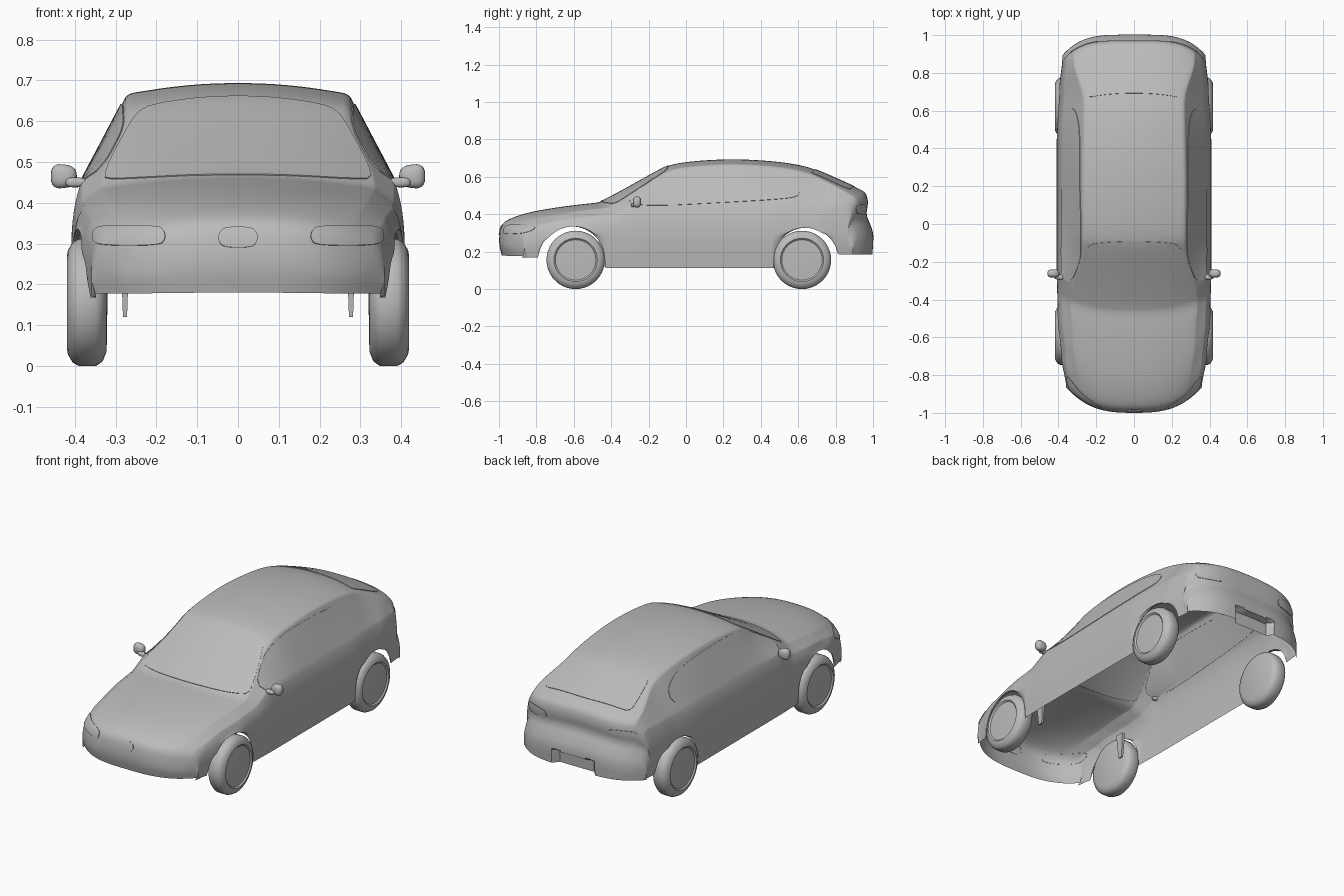
import bpy, bmesh, math
from mathutils import Vector
from mathutils.bvhtree import BVHTree

if "Cube" in bpy.data.objects:
    bpy.data.objects.remove(bpy.data.objects["Cube"])

grey = bpy.data.materials.new("body_grey")
grey.use_nodes = True
grey.diffuse_color = (0.5, 0.5, 0.5, 1)
grey.node_tree.nodes["Principled BSDF"].inputs["Base Color"].default_value = (0.5, 0.5, 0.5, 1)


def finish(name, bm, angle=35):
    mesh = bpy.data.meshes.new(name)
    bm.to_mesh(mesh)
    bm.free()
    obj = bpy.data.objects.new(name, mesh)
    bpy.context.collection.objects.link(obj)
    mesh.materials.append(grey)
    bpy.ops.object.select_all(action="DESELECT")
    obj.select_set(True)
    bpy.context.view_layer.objects.active = obj
    bpy.ops.object.shade_smooth_by_angle(angle=math.radians(angle))
    return obj


def soften(pts, rounds, closed=False):
    """Corner cutting: turns a few control points into a smooth curve."""
    for _ in range(rounds):
        out = [] if closed else [pts[0]]
        for i in range(len(pts) - (not closed)):
            a, b = pts[i], pts[(i + 1) % len(pts)]
            out += [a.lerp(b, 0.25), a.lerp(b, 0.75)]
        pts = out if closed else out + [pts[-1]]
    return pts


def resample(pts, count):
    total = sum((b - a).length for a, b in zip(pts, pts[1:]))
    out, walked, i = [], 0, 0
    for k in range(count):
        goal = total * k / (count - 1)
        while i < len(pts) - 2 and walked + (pts[i + 1] - pts[i]).length < goal:
            walked += (pts[i + 1] - pts[i]).length
            i += 1
        seg = (pts[i + 1] - pts[i]).length
        out.append(pts[i].lerp(pts[i + 1], min(1, (goal - walked) / seg)))
    return out


def table(rows, y):
    for (a, va), (b, vb) in zip(rows, rows[1:]):
        if y <= b:
            f = max(0, (y - a) / (b - a))
            f = f * f * (3 - 2 * f)
            return va + (vb - va) * f
    return rows[-1][1]


# Body: centre line from front bumper over the roof to the rear bumper
CENTRE = [(-.985, .18), (-1, .24), (-.998, .3), (-.985, .35), (-.94, .38), (-.84, .412),
          (-.7, .437), (-.55, .456), (-.47, .463), (-.43, .48), (-.3, .55), (-.14, .64),
          (-.08, .668), (.05, .687), (.25, .697), (.45, .687), (.6, .667), (.69, .642),
          (.8, .594), (.92, .54), (.965, .515), (.975, .46), (.962, .4), (.985, .35),
          (1.005, .29), (.998, .185)]
WIDTH = [(-1, .36), (-.85, .385), (-.6, .405), (-.3, .41), (.5, .41), (.8, .397), (1, .38)]
ROOF = [(-1, .28), (-.7, .32), (-.46, .335), (-.1, .27), (.2, .272), (.65, .265), (.93, .32), (1, .32)]
ARCHES = [(-.6, .175), (.632, .168)]


def bow(x, y):
    """Rounds the nose and tail in plan."""
    f = abs(x) / .38
    return y + .16 * f ** 3 * max(0, -y) - .11 * f ** 4 * max(0, (y - .2) / .8)


def lower_edge(y):
    for cy, r in ARCHES:
        if abs(y - cy) < r:
            return .16 + math.sqrt(r * r - (y - cy) ** 2)
    return .168 if y < -.6 else (.112 if y < .6 else .185)


def section(y, top):
    w, r = table(WIDTH, y), table(ROOF, y)
    low = min(lower_edge(bow(w, y)), top)
    rise = max(0, top - .17)
    mid, belt = min(.3, .17 + .45 * rise), min(.45, .17 + .78 * rise)
    edge = top - min(.028, .3 * rise)
    shoulder = Vector((w - .024, belt))
    rim = Vector((r, edge))
    half = [Vector((w - .013, low)), Vector((w - .003, (low + mid) / 2)), Vector((w, mid)),
            Vector((w - .007, (mid + belt) / 2 + .01 * (rise > .1))), shoulder,
            shoulder.lerp(rim, .15), shoulder.lerp(rim, .9), rim]
    half += [Vector((r * f, edge + (top - edge) * (1 - f * f))) for f in (.88, .55, .2)]
    for p in half:
        p.y = max(p.y, low)
    return soften(half + [Vector((-p.x, p.y)) for p in reversed(half)], 2)


bm = bmesh.new()
stations = resample(soften([Vector(p) for p in CENTRE], 3), 260)
rows = []
for s in stations:
    row = []
    for p in section(s.x, s.y):
        y = bow(p.x, s.x)
        if y > .9 and abs(p.x) < .125 and p.y < .26:   # number plate recess
            y -= .035
        row.append(bm.verts.new((p.x, y, p.y)))
    rows.append(row)
for a, b in zip(rows, rows[1:]):
    for i in range(len(a) - 1):
        bm.faces.new((a[i], a[i + 1], b[i + 1], b[i]))
bmesh.ops.remove_doubles(bm, verts=bm.verts, dist=.0004)
bmesh.ops.recalc_face_normals(bm, faces=bm.faces)
if max(bm.faces, key=lambda f: f.calc_center_median().z).normal.z < 0:
    bmesh.ops.reverse_faces(bm, faces=bm.faces)
surface = BVHTree.FromBMesh(bm)
finish("body_shell", bm)


def panel(name, outline, origin, direction, lift=.004):
    """Thin plate laid on the body; origin maps outline points to ray starts."""
    pts = soften([Vector(p) for p in outline], 2, True)
    pts = resample(pts + [pts[0]], 65)[:-1]
    mid = sum(pts, Vector((0, 0))) / len(pts)
    direction = Vector(direction)
    bm = bmesh.new()

    def lay(p, height):
        hit, normal, _, _ = surface.ray_cast(origin(p), direction)
        if normal.dot(direction) > 0:
            normal = -normal
        return bm.verts.new(hit + normal * height)

    rings = [[lay(p, -.002) for p in pts]]
    for k in range(9):
        rings.append([lay(mid.lerp(p, 1 - k / 9), lift) for p in pts])
    for a, b in zip(rings, rings[1:]):
        for i in range(len(a)):
            j = (i + 1) % len(a)
            bm.faces.new((a[i], a[j], b[j], b[i]))
    bm.faces.new(rings[-1])
    bmesh.ops.recalc_face_normals(bm, faces=bm.faces)
    if sum((f.normal * f.calc_area() for f in bm.faces), Vector()).dot(direction) > 0:
        bmesh.ops.reverse_faces(bm, faces=bm.faces)
    finish(name, bm)


def mirrored(half):
    return half + [(-x, y) for x, y in reversed(half)]


def above(p):
    return Vector((p.x, p.y, 2))


def box(x0, x1, z0, z1):
    c = .3 * (z1 - z0)
    return [(x0 + c, z0), (x1 - c, z0), (x1, z0 + c), (x1, z1 - c),
            (x1 - c, z1), (x0 + c, z1), (x0, z1 - c), (x0, z0 + c)]


# Front and rear glass
panel("windscreen", mirrored([(.06, -.457), (.2, -.44), (.31, -.395), (.335, -.365), (.26, -.15),
                              (.235, -.11), (.2, -.1), (.06, -.092)]), above, (0, 0, -1), .003)
panel("rear_window", mirrored([(.06, .692), (.2, .68), (.235, .665), (.245, .7), (.265, .83),
                               (.26, .875), (.22, .885), (.06, .9)]), above, (0, 0, -1), .003)

# Side glass and lamps
SIDE_GLASS = [(-.34, .465), (-.2, .442), (.2, .462), (.55, .483), (.61, .5), (.615, .55),
              (.55, .6), (.42, .632), (.2, .643), (0, .638), (-.1, .615), (-.2, .57)]
for side, label in ((1, "left"), (-1, "right")):
    panel("side_window_" + label, SIDE_GLASS,
          lambda p: Vector((2 * side, p.x, p.y)), (-side, 0, 0), .003)
    panel("headlight_" + label, box(.178, .355, .295, .343),
          lambda p: Vector((side * p.x, -2, p.y)), (0, 1, 0))
    panel("tail_light_" + label, box(.19, .335, .4, .452),
          lambda p: Vector((side * p.x, 2, p.y)), (0, -1, 0))
panel("nose_grille", box(-.048, .048, .29, .34), lambda p: Vector((p.x, -2, p.y)), (0, 1, 0))

# Wheels: a tyre and hub outline spun about the axle
TYRE = [(.32, 0), (.322, .12), (.332, .145), (.348, .156), (.39, .156), (.405, .148),
        (.417, .128), (.419, .116), (.412, .108), (.413, .08), (.416, 0)]
# Mirrors and inner flaps are built beside them on each side
for side, label in ((1, "left"), (-1, "right")):
    for y, end in ((-.59, "front"), (.62, "rear")):
        bm = bmesh.new()
        line = [bm.verts.new((side * x, y, .156 + r)) for x, r in TYRE]
        edges = [bm.edges.new(pair) for pair in zip(line, line[1:])]
        bmesh.ops.spin(bm, geom=line + edges, cent=(0, y, .156), axis=(1, 0, 0),
                       angle=math.tau, steps=40)
        bmesh.ops.remove_doubles(bm, verts=bm.verts, dist=.0005)
        bmesh.ops.recalc_face_normals(bm, faces=bm.faces)
        finish(end + "_wheel_" + label, bm, 40)

    bm = bmesh.new()
    for centre, size in (((.427, -.262, .465), (.032, .022, .029)),
                         ((.393, -.28, .45), (.03, .014, .012))):
        ball = bmesh.ops.create_uvsphere(bm, u_segments=20, v_segments=12, radius=1)["verts"]
        for v in ball:
            v.co = Vector(abs(c) ** .75 * math.copysign(1, c) * s for c, s in zip(v.co, size))
            v.co.z *= 1 + 4 * v.co.x
            v.co += Vector(centre)
            v.co.x *= side
    bmesh.ops.recalc_face_normals(bm, faces=bm.faces)
    finish("door_mirror_" + label, bm)

    bm = bmesh.new()
    cube = bmesh.ops.create_cube(bm, size=1)["verts"]
    for v in cube:
        taper = .5 if v.co.z < 0 else 1
        v.co = Vector((side * (.277 + .02 * v.co.x * taper), -.44 + .05 * v.co.y * taper,
                       .19 + .14 * v.co.z))
    bmesh.ops.recalc_face_normals(bm, faces=bm.faces)
    finish("inner_flap_" + label, bm)
